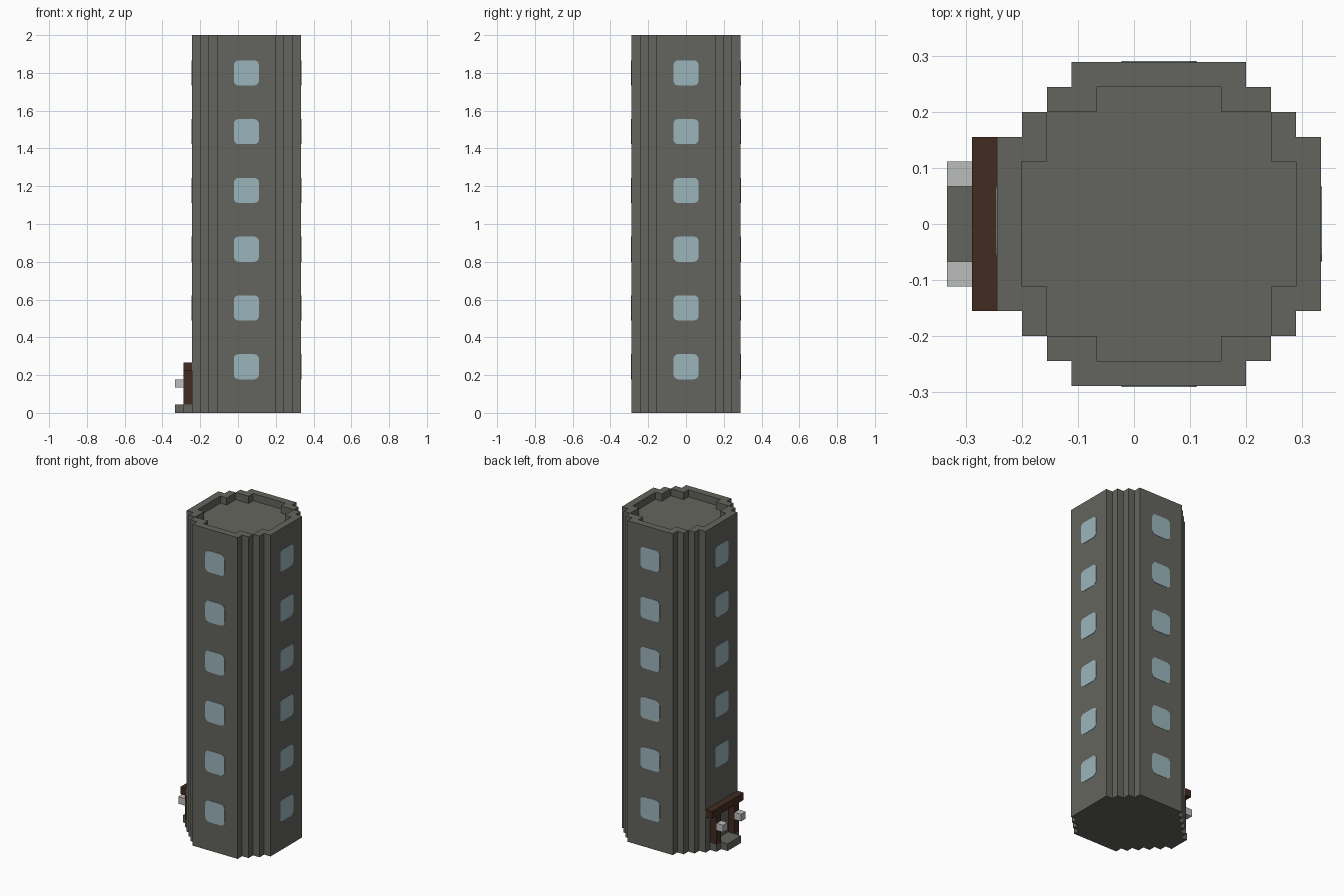
import bpy, bmesh
from math import pi, cos, sin
from mathutils import Matrix

if "Cube" in bpy.data.objects:
    bpy.data.objects.remove(bpy.data.objects["Cube"])

U = 2 / 45          # one building block
CX = U              # tower axis is shifted to make room for the porch


def material(name, rgb):
    m = bpy.data.materials.new(name)
    m.use_nodes = True
    m.diffuse_color = (*rgb, 1)
    m.node_tree.nodes["Principled BSDF"].inputs["Base Color"].default_value = (*rgb, 1)
    return m


stone = material("grey stone", (0.127, 0.130, 0.112))
glass = material("pale blue glass", (0.33, 0.46, 0.50))
wood = material("dark brown wood", (0.054, 0.024, 0.016))
lamp = material("light grey lamp", (0.50, 0.51, 0.50))


def make_object(name, bm, mat):
    bmesh.ops.recalc_face_normals(bm, faces=bm.faces)
    mesh = bpy.data.meshes.new(name)
    bm.to_mesh(mesh)
    bm.free()
    mesh.materials.append(mat)
    ob = bpy.data.objects.new(name, mesh)
    bpy.context.collection.objects.link(ob)
    return ob


def prism(name, outline, z0, z1, mat, matrix=Matrix()):
    """Extrude a flat outline from z0 to z1, then place it."""
    bm = bmesh.new()
    face = bm.faces.new([bm.verts.new((x, y, z0)) for x, y in outline])
    ext = bmesh.ops.extrude_face_region(bm, geom=[face])
    top = [g for g in ext["geom"] if isinstance(g, bmesh.types.BMVert)]
    bmesh.ops.translate(bm, verts=top, vec=(0, 0, z1 - z0))
    bm.transform(matrix)
    return make_object(name, bm, mat)


def block(name, x, y, z, mat):
    """Box given by its ranges in block units."""
    outline = [(x[0], y[0]), (x[1], y[0]), (x[1], y[1]), (x[0], y[1])]
    return prism(name, [(a * U, b * U) for a, b in outline], z[0] * U, z[1] * U, mat)


def stepped_outline(quarter):
    """Repeat a quarter of a stepped plan around the tower axis."""
    pts = []
    for k in range(4):
        c, s = round(cos(k * pi / 2)), round(sin(k * pi / 2))
        pts += [(CX + (c * x - s * y) * U, (s * x + c * y) * U) for x, y in quarter]
    return pts


# Tower with a sunken roof behind a parapet
outer = stepped_outline([(6.5, 3.5), (5.5, 3.5), (5.5, 4.5), (4.5, 4.5),
                         (4.5, 5.5), (3.5, 5.5), (3.5, 6.5)])
inner = stepped_outline([(5.5, 2.5), (4.5, 2.5), (4.5, 4.5), (2.5, 4.5), (2.5, 5.5)])
tower = prism("tower", outer, 0, 45 * U, stone)
cutter = prism("roof_cutter", inner, 44 * U, 46 * U, stone)
cutter.hide_render = True
cut = tower.modifiers.new("roof recess", "BOOLEAN")
cut.operation = "DIFFERENCE"
cut.solver = "EXACT"
cut.object = cutter
bpy.context.view_layer.objects.active = tower
bpy.ops.object.modifier_apply(modifier=cut.name)
bpy.data.objects.remove(cutter)

# Rounded window panes, one column on each broad face
half, radius = 1.5 * U, 0.025
pane = []
for k in range(4):
    mid = (k + 0.5) * pi / 2
    cx = (half - radius) * (1 if cos(mid) > 0 else -1)
    cy = (half - radius) * (1 if sin(mid) > 0 else -1)
    for j in range(4):
        a = k * pi / 2 + j * pi / 6
        pane.append((cx + radius * cos(a), cy + radius * sin(a)))

for side, turn in (("left", 0), ("back", 1), ("right", 2), ("front", 3)):
    for floor in range(6):
        if side == "right" and floor == 0:
            continue  # the doorway is here
        place = (Matrix.Translation((CX, 0, (5.5 + 7 * floor) * U))
                 @ Matrix.Rotation(turn * pi / 2, 4, "Z")
                 @ Matrix.Translation((6.5 * U, 0, 0))
                 @ Matrix.Rotation(pi / 2, 4, "Y"))
        prism(f"{side}_window_{floor + 1}", pane, -0.002, 0.002, glass, place)

# Porch: threshold, step, posts, lintel and lamps
block("threshold", (-6.5, -5.5), (-2.5, 2.5), (0, 1), stone)
block("door_step", (-7.5, -6.5), (-1.5, 1.5), (0, 1), stone)
block("door_lintel", (-6.5, -5.5), (-3.5, 3.5), (5, 6), wood)
for name, y in (("back", (1.5, 2.5)), ("front", (-2.5, -1.5))):
    block(f"{name}_door_post", (-6.5, -5.5), y, (1, 5), wood)
    block(f"{name}_door_lamp", (-7.5, -6.5), y, (3, 4), lamp)
